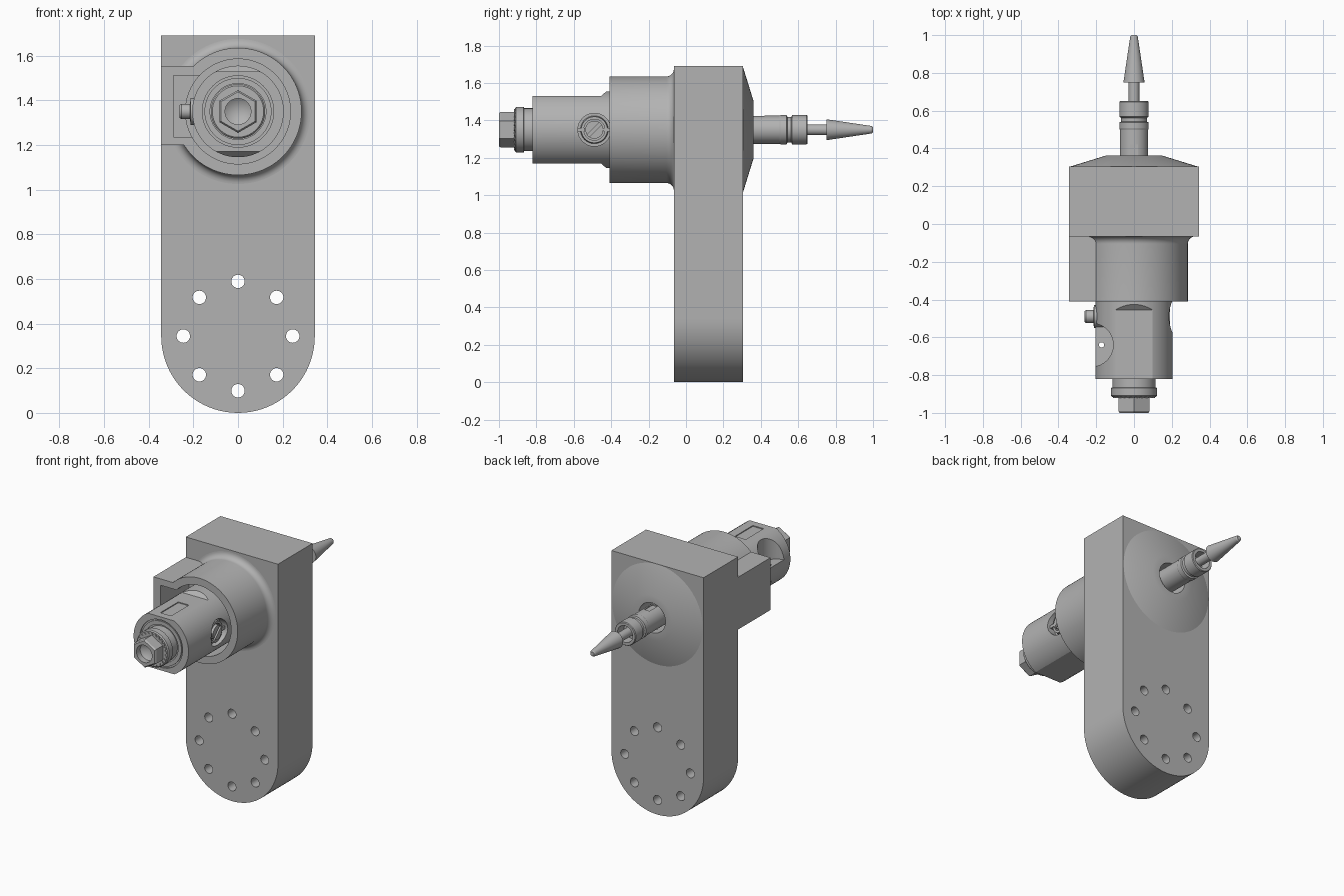
import bpy, bmesh, math
from mathutils import Vector

if "Cube" in bpy.data.objects:
    bpy.data.objects.remove(bpy.data.objects["Cube"])

ZA = 1.35   # height of the spindle axis
AX = {'x': lambda a, b, h: (h, a, b), 'y': lambda a, b, h: (a, h, b), 'z': lambda a, b, h: (a, b, h)}
grey = bpy.data.materials.new('dark_grey_metal')
grey.diffuse_color = (0.45, 0.45, 0.45, 1)
grey.use_nodes = True
grey.node_tree.nodes["Principled BSDF"].inputs["Base Color"].default_value = grey.diffuse_color


def finish(name, bm):
    bmesh.ops.recalc_face_normals(bm, faces=bm.faces)
    me = bpy.data.meshes.new(name)
    bm.to_mesh(me)
    bm.free()
    me.materials.append(grey)
    ob = bpy.data.objects.new(name, me)
    bpy.context.collection.objects.link(ob)
    return ob


def lathe(name, prof, axis='y', center=(0, 0, ZA), n=64, phase=0.0):
    """Revolve (radius, height) points; a profile off the axis becomes a closed ring."""
    bm = bmesh.new()
    c = Vector(center)
    rings = []
    for r, h in prof:
        k = 1 if r == 0 else n
        rings.append([bm.verts.new(c + Vector(AX[axis](
            r * math.cos(2 * math.pi * i / n + phase), r * math.sin(2 * math.pi * i / n + phase), h)))
            for i in range(k)])
    pairs = list(zip(rings, rings[1:]))
    if prof[0][0] > 0:
        pairs.append((rings[-1], rings[0]))
    for p, q in pairs:
        for i in range(n):
            j = (i + 1) % n
            if len(p) == 1:
                bm.faces.new((p[0], q[i], q[j]))
            elif len(q) == 1:
                bm.faces.new((p[i], p[j], q[0]))
            else:
                bm.faces.new((p[i], p[j], q[j], q[i]))
    return finish(name, bm)


def rod(name, r, a, b, axis='y', center=(0, 0, ZA), n=64):
    return lathe(name, [(0, a), (r, a), (r, b), (0, b)], axis, center, n)


def prism(name, pts, a, b, axis='y'):
    bm = bmesh.new()
    lo, hi = ([bm.verts.new(AX[axis](u, v, h)) for u, v in pts] for h in (a, b))
    bm.faces.new(lo)
    bm.faces.new(hi)
    for i in range(len(pts)):
        j = (i + 1) % len(pts)
        bm.faces.new((lo[i], lo[j], hi[j], hi[i]))
    return finish(name, bm)


def box(name, x, y, z):
    return prism(name, [(x[0], z[0]), (x[1], z[0]), (x[1], z[1]), (x[0], z[1])], *y)


def combine(ob, tool, op='DIFFERENCE'):
    m = ob.modifiers.new('b', 'BOOLEAN')
    m.operation, m.solver, m.object = op, 'MANIFOLD', tool
    bpy.context.view_layer.objects.active = ob
    bpy.ops.object.modifier_apply(modifier=m.name)
    bpy.data.objects.remove(tool)


# mounting plate with round foot, ring of bolt holes and spindle bore
R = 0.344
pts = [(R, 1.69), (-R, 1.69)]
pts += [(R * math.cos(t), R + R * math.sin(t)) for t in (math.pi * (1 + i / 40) for i in range(41))]
plate = prism('mounting_plate', pts, -0.065, 0.304)
for i in range(8):
    t = i * math.pi / 4
    combine(plate, rod('cut', 0.03, -0.2, 0.5, 'y',
                       (0.245 * math.cos(t), 0, R + 0.245 * math.sin(t)), 32))
combine(plate, rod('cut', 0.1, 0.05, 0.5))

# shallow cone on the back
lathe('rear_cone', [(0.1, 0.362), (0.15, 0.362), (0.338, 0.304), (0.3, 0.28), (0.1, 0.28)], n=96)

# hollow front boss with filleted root and square side housing
fillet = [(0.325 - 0.04 * math.cos(t), -0.105 + 0.04 * math.sin(t))
          for t in (i * math.pi / 16 for i in range(9))]
boss = lathe('front_boss', [(0, -0.41), (0.285, -0.41)] + fillet + [(0.325, -0.05), (0, -0.05)], n=96)
combine(boss, box('arm', (-R, -0.1), (-0.41, -0.045), (1.2, 1.553)), 'UNION')
combine(boss, box('cut', (-0.29, -0.05), (-0.6, -0.11), (1.235, 1.51)))
combine(boss, rod('cut', 0.235, -0.65, -0.1, n=96))

# cylindrical body with flats above and below
body = rod('spindle_body', 0.205, -0.82, -0.08, n=96)
for s in (1, -1):
    combine(body, prism('cut', [(y, ZA + s * h) for y, h in
            ((-0.9, 0.18), (-0.455, 0.18), (-0.42, 0.21), (-0.42, 0.3), (-0.9, 0.3))], -0.3, 0.3, 'x'))
# shallow blank label recess, side scoop with drilled hole, screw counterbore, front bore
combine(body, box('cut', (-0.04, 0.04), (-0.77, -0.58), (ZA + 0.174, ZA + 0.3)))
combine(body, rod('cut', 0.115, 0.02, 0.4, 'z', (-0.225, -0.64, ZA)))
combine(body, rod('cut', 0.014, -0.4, 0.4, 'z', (-0.172, -0.64, ZA), 24))
combine(body, rod('cut', 0.088, 0.15, 0.4, 'x', (0, -0.49, ZA)))
combine(body, rod('cut', 0.16, -0.9, -0.81))
lathe('front_collar', [(0.125, -0.80), (0.125, -0.817), (0.15, -0.817), (0.15, -0.80)])

# slotted screw in the right counterbore, with two thin ribs
screw = rod('slotted_screw', 0.048, 0.13, 0.19, 'x', (0, -0.49, ZA), 40)
d, w = Vector((0.7, 0.7)) * 0.08, Vector((-0.7, 0.7)) * 0.009
combine(screw, prism('cut', [tuple(Vector((-0.49, ZA)) + p) for p in (d + w, w - d, -d - w, d - w)],
                     0.172, 0.3, 'x'))
lathe('screw_seat', [(0.056, 0.14), (0.056, 0.178), (0.07, 0.178), (0.076, 0.14)], 'x', (0, -0.49, ZA))
for s in (-1, 1):
    ys = sorted((-0.49 + s * 0.05, -0.49 + s * 0.09))
    box('seat_rib', (0.14, 0.185), ys, (ZA - 0.01, ZA + 0.01))

# lock button on the left
lathe('lock_button', [(0, -0.15), (0.06, -0.15), (0.06, -0.212), (0.034, -0.215), (0.034, -0.254),
                      (0.028, -0.262), (0, -0.262)], 'x', (0, -0.49, ZA), 40)

# front nose: sleeve, toothed ring and hexagonal drive nut
lathe('nose_sleeve', [(0, -0.79), (0.115, -0.79), (0.115, -0.865), (0.122, -0.868), (0.122, -0.908),
                      (0.115, -0.915), (0, -0.915)])
star = [((0.112 if i % 4 < 2 else 0.1) * math.cos(i * math.pi / 48),
         ZA + (0.112 if i % 4 < 2 else 0.1) * math.sin(i * math.pi / 48)) for i in range(96)]
prism('toothed_ring', star, -0.92, -0.90)
hexnut = lathe('hex_nut', [(0, -0.9), (0.096, -0.9), (0.096, -0.99), (0.088, -1.0), (0, -1.0)],
               n=6, phase=math.pi / 2)
combine(hexnut, lathe('cut', [(0, -1.05), (0.058, -1.05), (0.058, -0.96), (0, -0.92)], n=40))

# rear tool holder, hollow at its end, with a key slot
holder = lathe('tool_holder', [(0, 0.0), (0.075, 0.0), (0.075, 0.50), (0.078, 0.505), (0.078, 0.538),
                               (0.068, 0.542), (0.068, 0.562), (0.078, 0.568), (0.078, 0.645),
                               (0.074, 0.65), (0.056, 0.65), (0.056, 0.58), (0, 0.58)])
combine(holder, box('cut', (-0.02, 0.02), (0.33, 0.42), (ZA + 0.067, ZA + 0.1)))

# cutting tool: thin shank and tapered tip
lathe('tapered_tool', [(0, 0.57), (0.029, 0.57), (0.029, 0.75), (0.056, 0.75), (0.02, 0.992),
                       (0.014, 1.0), (0, 1.0)], n=48)

# smooth shading with crisp edges
for ob in bpy.context.scene.objects:
    ob.select_set(True)
bpy.context.view_layer.objects.active = plate
bpy.ops.object.shade_smooth_by_angle(angle=math.radians(25))
